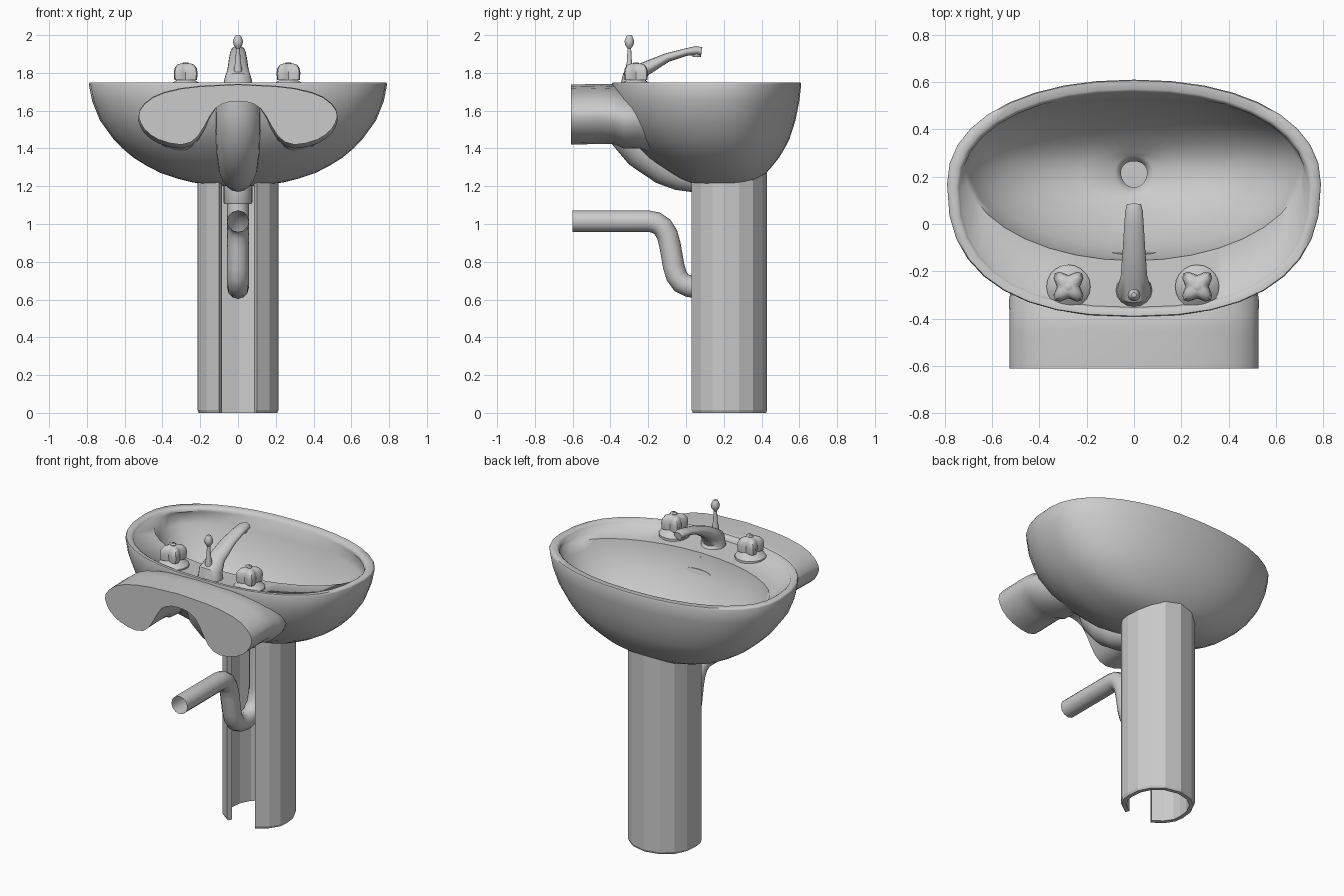
import bpy, bmesh, math
from math import cos, sin, pi

if "Cube" in bpy.data.objects:
    bpy.data.objects.remove(bpy.data.objects["Cube"], do_unlink=True)

GREY = (0.6, 0.6, 0.6, 1)
grey = bpy.data.materials.new("plain_grey")
grey.use_nodes = True
grey.diffuse_color = GREY
grey.node_tree.nodes["Principled BSDF"].inputs["Base Color"].default_value = GREY


def loft(name, rings, cap_start=True, cap_end=True, angle=40):
    """Skin a list of closed rings that share one point count."""
    bm = bmesh.new()
    loops = [[bm.verts.new(p) for p in ring] for ring in rings]
    n = len(loops[0])
    for a, b in zip(loops, loops[1:]):
        for i in range(n):
            j = (i + 1) % n
            bm.faces.new((a[i], a[j], b[j], b[i]))
    if cap_start:
        bm.faces.new(loops[0][::-1])
    if cap_end:
        bm.faces.new(loops[-1])
    bmesh.ops.recalc_face_normals(bm, faces=bm.faces)
    mesh = bpy.data.meshes.new(name)
    bm.to_mesh(mesh)
    bm.free()
    mesh.materials.append(grey)
    obj = bpy.data.objects.new(name, mesh)
    bpy.context.collection.objects.link(obj)
    bpy.ops.object.select_all(action="DESELECT")
    obj.select_set(True)
    bpy.context.view_layer.objects.active = obj
    bpy.ops.object.shade_smooth_by_angle(angle=math.radians(angle))
    return obj


def turn(n):
    return [2 * pi * i / n for i in range(n)]


def lathe(name, x, y, profile, n=16):
    return loft(name, [[(x + r * cos(t), y + r * sin(t), z) for t in turn(n)]
                       for r, z in profile])


def tube(name, path, n=12, caps=True):
    """Path points are (y, z, half width, half depth) in the middle plane."""
    rings = []
    for i, (y, z, w, d) in enumerate(path):
        a, b = path[max(i - 1, 0)], path[min(i + 1, len(path) - 1)]
        ty, tz = b[0] - a[0], b[1] - a[1]
        length = math.hypot(ty, tz)
        ty, tz = ty / length, tz / length
        rings.append([(w * cos(t), y - tz * d * sin(t), z + ty * d * sin(t))
                      for t in turn(n)])
    return loft(name, rings, caps, caps)


def oval(z, half, y0, y1, power, n=36):
    """Egg-shaped ring; a power below one squares off the wall side."""
    mid = y0 + (y1 - y0) * 0.56
    ring = []
    for t in turn(n):
        p, depth = (0.92, y1 - mid) if sin(t) > 0 else (power, mid - y0)
        x = math.copysign(abs(cos(t)) ** p, cos(t))
        y = math.copysign(abs(sin(t)) ** p, sin(t))
        ring.append((half * x, mid + depth * y, z))
    return ring


# Basin: outside from the bottom up to the deck, then the bowl down to the drain
outside = [
    (1.20, .10, .10, .26), (1.22, .24, .02, .34), (1.24, .32, -.03, .385),
    (1.27, .41, -.08, .425), (1.31, .487, -.14, .46), (1.35, .552, -.20, .492),
    (1.40, .612, -.25, .522), (1.45, .66, -.30, .548), (1.55, .732, -.36, .58),
    (1.65, .772, -.385, .60), (1.74, .79, -.392, .61), (1.75, .785, -.389, .606),
    (1.75, .75, -.37, .57), (1.742, .74, -.358, .56), (1.725, .732, -.352, .555),
]
bowl = [
    (1.712, .715, -.155, .545), (1.65, .69, -.145, .53), (1.55, .63, -.105, .495),
    (1.45, .53, -.035, .442), (1.36, .39, .045, .37), (1.305, .22, .11, .305),
    (1.29, .08, .13, .288), (1.265, .055, .155, .265), (1.23, .055, .155, .265),
]
loft("basin", [oval(*r, .82) for r in outside] + [oval(*r, 1) for r in bowl], angle=65)

# Wall mount with arched underside, sinking into the basin
half = [(0, 1.738), (.2, 1.728), (.3, 1.716), (.39, 1.695), (.45, 1.67), (.495, 1.635),
        (.52, 1.6), (.526, 1.57), (.515, 1.535), (.495, 1.502), (.46, 1.47), (.42, 1.447),
        (.36, 1.428), (.3, 1.42), (.25, 1.433), (.212, 1.465), (.18, 1.515), (.15, 1.57),
        (.12, 1.612), (.085, 1.635), (.045, 1.647), (0, 1.65)]
outline = half + [(-x, z) for x, z in half[-2:0:-1]]
loft("wall_mount", [[(x * s, y, z + dz) for x, z in outline] for y, s, dz in
                    [(-.61, 1, 0), (-.45, 1, .004), (-.38, 1, .002),
                     (-.33, 1.005, -.02), (-.25, .985, -.02), (-.15, .88, -.05)]])

# Overflow channel running under the basin, and its slot in the bowl
tube("overflow_channel", [(-.35, 1.69, .115, .11), (-.34, 1.6, .122, .115),
                          (-.305, 1.5, .122, .118), (-.22, 1.4, .118, .118),
                          (-.1, 1.305, .105, .105), (-.02, 1.263, .09, .09),
                          (.05, 1.238, .073, .073), (.12, 1.207, .036, .036)], 16)
tube("overflow_slot", [(-.145, 1.595, .1, .02), (-.12, 1.603, .09, .015)], 16)

# Pedestal: faceted shell, open toward the wall
side = [(.1, .03), (.168, .08), (.207, .14), (.214, .2), (.205, .28),
        (.168, .355), (.1, .407), (0, .43)]
facets = side + [(-x, y) for x, y in side[-2::-1]]
CENTRE = .225


def shell_ring(scale, z, rise=0):
    outer = [(x * scale, CENTRE + (y - CENTRE) * scale) for x, y in facets]
    inner = [(x * .85, CENTRE + (y - CENTRE) * .85) for x, y in reversed(facets)]
    return [(x, y, z + rise * max(0, y - .33)) for x, y in outer + inner]


loft("pedestal", [shell_ring(.97, 0), shell_ring(1, .015), shell_ring(1, 1.222, .5)],
     angle=10)

# Drain collar and trap pipe
lathe("drain_collar", 0, .21, [(.07, 1.105), (.076, 1.115), (.076, 1.23)])
bends = [(-.6, 1.015), (-.2, 1.015), (-.16, 1.008), (-.125, .985), (-.1, .945),
         (-.085, .89), (-.065, .775), (-.05, .725), (-.025, .69), (.015, .67),
         (.07, .66), (.14, .68), (.19, .73), (.21, .82), (.21, 1.15)]
tube("trap_pipe", [(y, z, .057, .057) for y, z in bends], 12, False)

# Spout with outlet, and lift rod
tube("spout", [(-.28, 1.72, .077, .07), (-.278, 1.765, .073, .064),
               (-.22, 1.82, .056, .038), (-.1, 1.881, .047, .024),
               (0, 1.91, .041, .02), (.055, 1.918, .037, .024),
               (.083, 1.914, .03, .022)], 16)
lathe("spout_outlet", 0, .057, [(.02, 1.883), (.023, 1.887), (.023, 1.915)], 12)
lathe("lift_rod", 0, -.3, [(.022, 1.76), (.02, 1.83), (.014, 1.86), (.01, 1.93),
                           (.022, 1.945), (.027, 1.968), (.016, 1.995), (.01, 2.0)], 10)


# Tap handles: round base, four-cornered knob, small button
def knob_ring(x, y, scale, z):
    ring = []
    for t in turn(24):
        r = scale * (.065 - .016 * cos(4 * t))
        ring.append((x + r * cos(t), y + r * sin(t), z))
    return ring


for hand, x in (("left", .267), ("right", -.277)):
    lathe(hand + "_tap_base", x, -.265,
          [(.093, 1.71), (.093, 1.73), (.08, 1.743), (.055, 1.757), (.035, 1.775)], 20)
    loft(hand + "_tap_knob", [knob_ring(x, -.265, s, z) for s, z in
                              [(.95, 1.762), (1, 1.8), (.93, 1.825), (.72, 1.843), (.4, 1.85)]])
    lathe(hand + "_tap_button", x, -.265, [(.016, 1.84), (.016, 1.853), (.01, 1.856)], 10)
